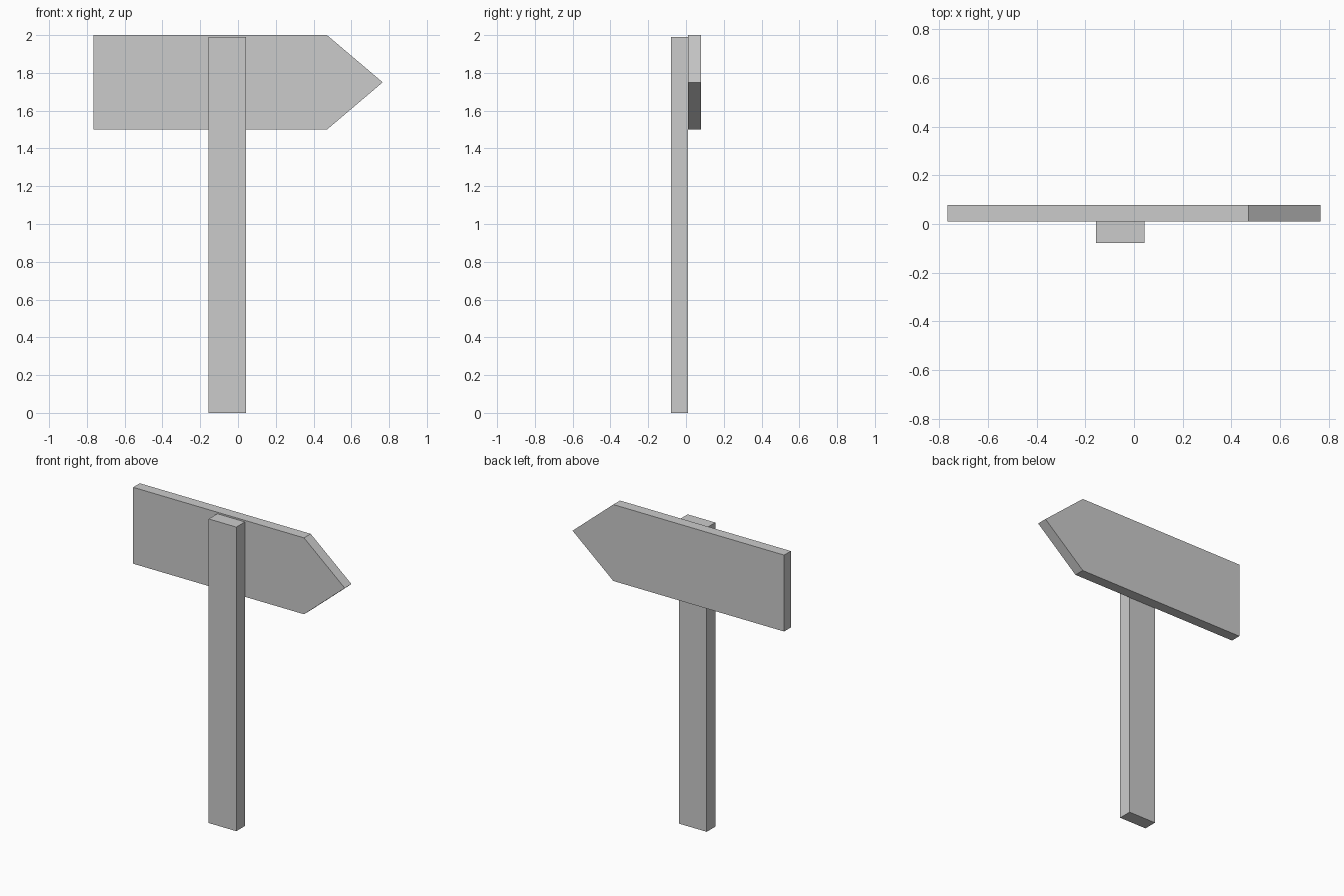
import bpy, bmesh

if "Cube" in bpy.data.objects:
    bpy.data.objects.remove(bpy.data.objects["Cube"])


def extrude_profile(name, profile, y0, y1):
    """Extrude an (x, z) outline from y0 to y1."""
    bm = bmesh.new()
    face = bm.faces.new([bm.verts.new((x, y0, z)) for x, z in profile])
    ext = bmesh.ops.extrude_face_region(bm, geom=[face])
    verts = [g for g in ext["geom"] if isinstance(g, bmesh.types.BMVert)]
    bmesh.ops.translate(bm, verts=verts, vec=(0, y1 - y0, 0))
    bmesh.ops.recalc_face_normals(bm, faces=bm.faces)
    mesh = bpy.data.meshes.new(name)
    bm.to_mesh(mesh)
    bm.free()
    obj = bpy.data.objects.new(name, mesh)
    bpy.context.collection.objects.link(obj)
    return obj


# upright post in front of the board
extrude_profile("post", [(-0.157, 0), (0.043, 0), (0.043, 1.99), (-0.157, 1.99)],
                -0.079, 0.01)

# arrow-shaped board behind the post
extrude_profile("arrow_board", [(-0.766, 1.5), (0.471, 1.5), (0.766, 1.75),
                                (0.471, 2.0), (-0.766, 2.0)], 0.01, 0.079)
